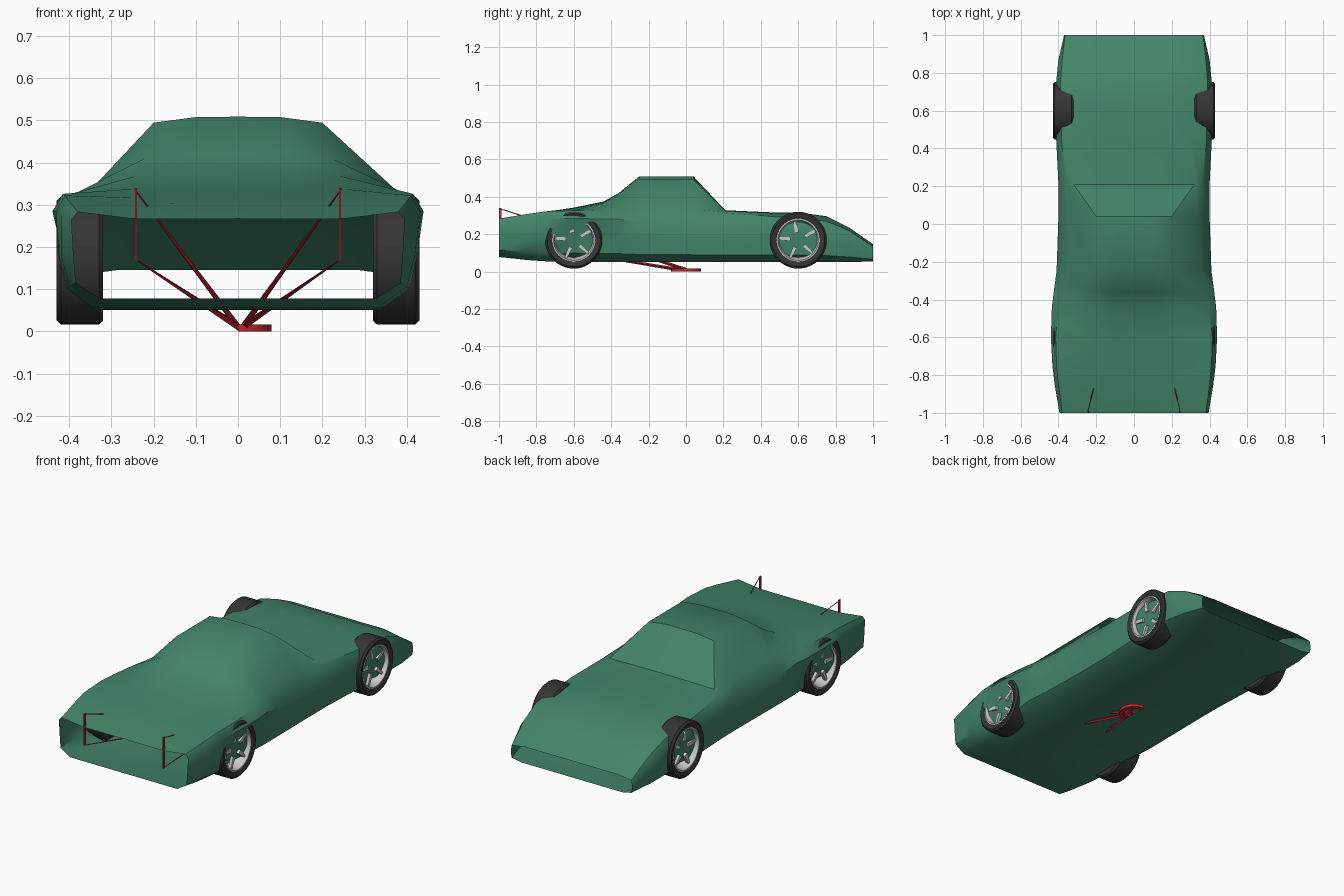
import bpy, bmesh
from math import sin, cos, pi, radians
from mathutils import Vector, Matrix

if "Cube" in bpy.data.objects:
    bpy.data.objects.remove(bpy.data.objects["Cube"])


def material(name, rgb):
    m = bpy.data.materials.new(name)
    m.diffuse_color = (*rgb, 1)
    m.use_nodes = True
    m.node_tree.nodes["Principled BSDF"].inputs["Base Color"].default_value = m.diffuse_color
    return m


GREEN = material("green_paint", (0.055, 0.235, 0.14))
RUBBER = material("rubber", (0.035, 0.035, 0.037))
RED = material("red", (0.55, 0.02, 0.03))


def finish(bm, name, mat=None, angle=40, recalc=True):
    if recalc:
        bmesh.ops.recalc_face_normals(bm, faces=bm.faces)
    me = bpy.data.meshes.new(name)
    bm.to_mesh(me)
    bm.free()
    ob = bpy.data.objects.new(name, me)
    bpy.context.collection.objects.link(ob)
    if mat:
        me.materials.append(mat)
    bpy.ops.object.select_all(action='DESELECT')
    ob.select_set(True)
    bpy.context.view_layer.objects.active = ob
    bpy.ops.object.shade_smooth_by_angle(angle=radians(angle))
    return ob


# Body shell: lofted cross-sections, open at the nose and the tail
# y, floor z, low x, mid x, shoulder x, z, deck x, z, top x, centre z
sections = [
    (-1.0, .078, .385, .39, .395, .265, .38, .283, .25, .267),
    (-.85, .062, .40, .42, .42, .28, .40, .308, .25, .305),
    (-.75, .055, .405, .425, .432, .285, .41, .322, .25, .32),
    (-.6, .052, .385, .385, .44, .285, .415, .326, .25, .342),
    (-.44, .05, .40, .415, .435, .28, .40, .325, .24, .375),
    (-.36, .05, .405, .415, .425, .28, .38, .33, .22, .42),
    (-.25, .05, .40, .405, .41, .26, .35, .335, .20, .509),
    (.04, .05, .395, .40, .40, .25, .345, .335, .20, .509),
    (.21, .05, .395, .40, .40, .25, .36, .316, .32, .328),
    (.45, .05, .405, .41, .412, .25, .385, .295, .30, .317),
    (.6, .05, .385, .39, .405, .24, .385, .285, .30, .317),
    (.75, .05, .405, .412, .412, .23, .39, .27, .29, .296),
    (.87, .05, .395, .40, .40, .19, .38, .22, .28, .237),
    (1.0, .055, .365, .37, .37, .11, .365, .135, .28, .146),
]
bm = bmesh.new()
rings = []
for y, zf, xl, xm, xs, zs, xd, zd, xt, zc in sections:
    h = zs - zf
    half = [(xl * .85, zf), (xl, zf + .2 * h), (xm, zf + .55 * h), (xs, zs),
            (xd, zd), (xt, zc - .06 * max(zc - .27, 0)), (xt / 2, zc - .001)]
    loop = [(0, zf)] + half + [(0, zc)] + [(-x, z) for x, z in reversed(half)]
    rings.append([bm.verts.new((x, y, z)) for x, z in loop])
for a, b in zip(rings, rings[1:]):
    n = len(a)
    for i in range(n):
        j = (i + 1) % n
        bm.faces.new((a[i], b[i], b[j], a[j]))
finish(bm, "body_shell", GREEN)


# Wheels: turned tyre and rim with five tapered spokes
def lathe(name, profile, centre, side, mat=None, closed=False, steps=40):
    bm = bmesh.new()
    loops = []
    for i in range(steps):
        a = 2 * pi * i / steps
        loops.append([bm.verts.new((side * x, centre[0] + r * cos(a), centre[1] + r * sin(a)))
                      for r, x in profile])
    n = len(profile)
    for i in range(steps):
        a, b = loops[i], loops[(i + 1) % steps]
        for k in range(n if closed else n - 1):
            m = (k + 1) % n
            bm.faces.new((a[k], b[k], b[m], a[m]))
    return finish(bm, name, mat, 35)


tyre = [(.115, .422), (.128, .43), (.142, .43), (.152, .42),
        (.152, .33), (.143, .32), (.115, .32)]
rim = [(.116, .423), (.108, .424), (.104, .415), (.092, .37), (.092, .33)]
AXLE_Z = .168

for label, y in (("front", -.6), ("rear", .6)):
    for hand, side in (("right", 1), ("left", -1)):
        tag = f"{label}_{hand}"
        lathe(tag + "_tyre", tyre, (y, AXLE_Z), side, RUBBER, closed=True)
        lathe(tag + "_rim", rim, (y, AXLE_Z), side)
        bm = bmesh.new()
        for i in range(5):
            made = bmesh.ops.create_cube(bm, size=1)["verts"]
            turn = Matrix.Rotation(2 * pi * i / 5 + .2, 3, 'X')
            for v in made:
                w = .022 if v.co.z < 0 else .013
                p = turn @ Vector((side * (.402 + v.co.x * .016), v.co.y * w, .072 + v.co.z * .062))
                v.co = p + Vector((0, y, AXLE_Z))
        finish(bm, tag + "_spokes", None, 30)


# Red spikes fanning from under the floor to the nose, with upright tips
def spike(bm, a, b, r1, r2):
    a, b = Vector(a), Vector(b)
    d = b - a
    mat = Matrix.Translation((a + b) / 2) @ d.to_track_quat('Z', 'Y').to_matrix().to_4x4()
    bmesh.ops.create_cone(bm, cap_ends=True, segments=4, radius1=r1, radius2=r2,
                          depth=d.length, matrix=mat)


bm = bmesh.new()
for s in (1, -1):
    x0 = .012 if s > 0 else 0
    spike(bm, (x0, 0, .011), (s * .245, -.995, .337), .009, .002)
    spike(bm, (x0, -.04, .011), (s * .238, -.995, .167), .009, .002)
    mat = Matrix.Translation((s * .242, -.993, .253)) @ Matrix.Diagonal((.005, .013, .174, 1))
    bmesh.ops.create_cube(bm, size=1, matrix=mat)
finish(bm, "red_lamp_spikes", RED, 30)

# Small red half ring under the floor
bm = bmesh.new()
rows = []
for i in range(13):
    a = -pi / 2 + pi * i / 12
    rows.append([bm.verts.new((r * cos(a), r * sin(a), z))
                 for r, z in ((.055, .002), (.079, .002), (.079, .018), (.055, .018))])
for a, b in zip(rows, rows[1:]):
    for k in range(4):
        m = (k + 1) % 4
        bm.faces.new((a[k], b[k], b[m], a[m]))
bm.faces.new(rows[0])
bm.faces.new(rows[-1])
bmesh.ops.translate(bm, verts=bm.verts, vec=(0, 0, -.002))
finish(bm, "red_half_ring", RED, 30)
